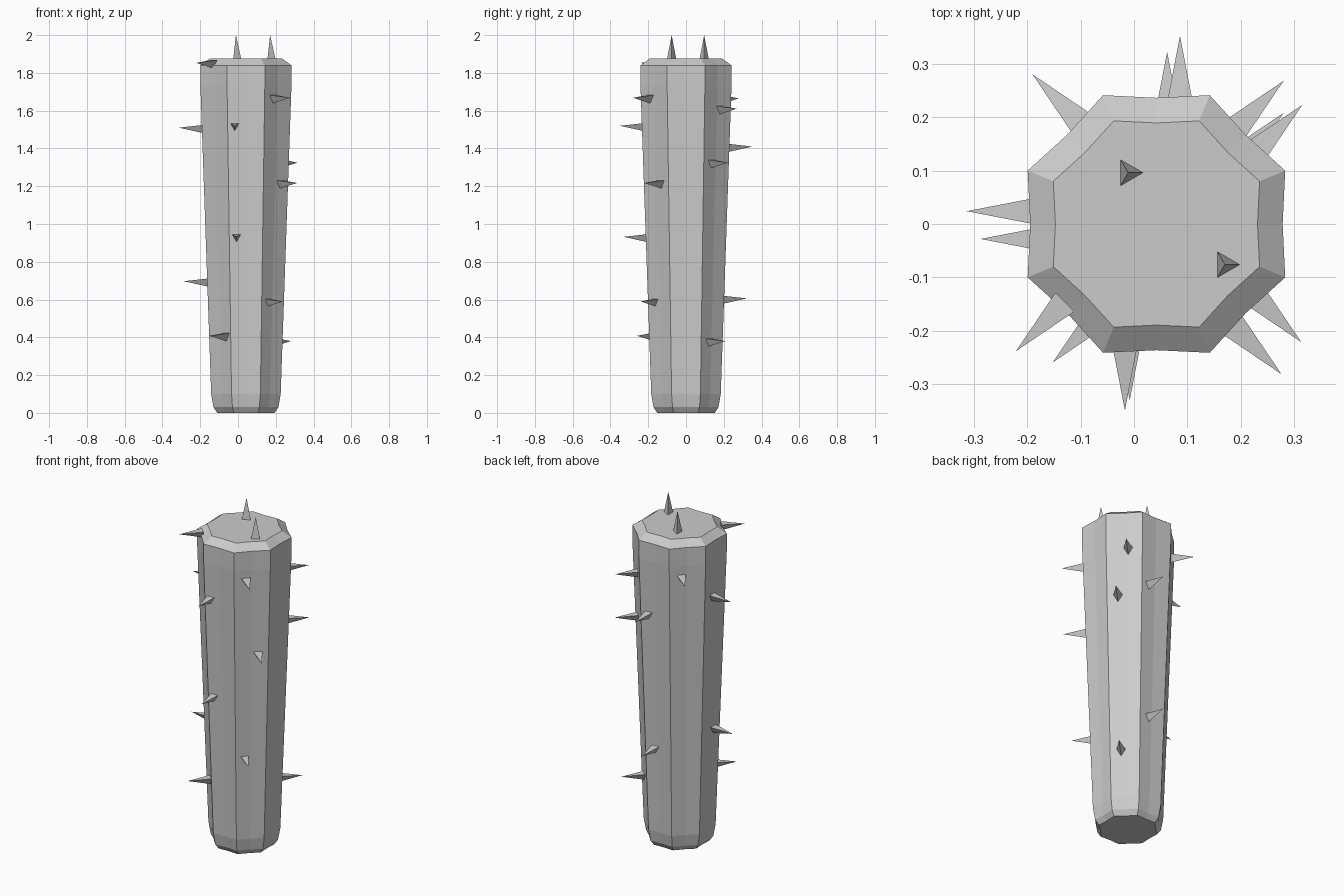
import bpy, math
from mathutils import Vector

cube = bpy.data.objects.get("Cube")
if cube:
    bpy.data.objects.remove(cube, do_unlink=True)

gray = bpy.data.materials.new("stone_gray")
gray.use_nodes = True
colour = (0.6, 0.6, 0.6, 1)
gray.diffuse_color = colour
gray.node_tree.nodes["Principled BSDF"].inputs["Base Color"].default_value = colour

AXIS_X = 0.042
UP = Vector((0, 0, 1))


def add_object(name, verts, faces):
    mesh = bpy.data.meshes.new(name)
    mesh.from_pydata(verts, [], faces)
    mesh.materials.append(gray)
    obj = bpy.data.objects.new(name, mesh)
    bpy.context.collection.objects.link(obj)
    return obj


# Club body: tapered octagon whose side centres are slightly hollow
def ring(apothem, z):
    points = []
    for i in range(16):
        a = math.radians(22.5 * i)
        r = apothem * 0.98 if i % 2 == 0 else apothem / math.cos(math.pi / 8)
        points.append((AXIS_X + r * math.cos(a), r * math.sin(a), z))
    return points


profile = [(0.152, 0), (0.172, 0.03), (0.184, 0.1),
           (0.241, 1.73), (0.241, 1.84), (0.193, 1.875)]
verts = [p for apothem, z in profile for p in ring(apothem, z)]
faces = [(k * 16 + i, k * 16 + (i + 1) % 16,
          (k + 1) * 16 + (i + 1) % 16, (k + 1) * 16 + i)
         for k in range(len(profile) - 1) for i in range(16)]
faces.append(tuple(reversed(range(16))))
faces.append(tuple(range(len(verts) - 16, len(verts))))
add_object("club_body", verts, faces)


# Three-sided spike, defined by its tip and pointing direction
def spike(name, tip, direction, roll_axis, length=0.13, radius=0.029):
    tip = Vector(tip)
    base = tip - direction * length
    side = roll_axis.cross(direction)
    points = [base + radius * (math.cos(a) * side + math.sin(a) * roll_axis)
              for a in (math.radians(d) for d in (-90, 30, 150))]
    add_object(name, points + [tip], [(2, 1, 0), (0, 1, 3), (1, 2, 3), (2, 0, 3)])


# Side spikes grouped by the face they stand on (angle: tips)
side_spikes = {
    0o0 + 45: [(0.28, 0.268, 1.61), (0.315, 0.223, 1.325), (0.28, 0.208, 0.38)],
    90: [(0.086, 0.352, 1.41), (0.062, 0.322, 0.606)],
    135: [(-0.19, 0.28, 1.665)],
    180: [(-0.313, 0.024, 1.51), (-0.287, -0.028, 0.697)],
    225: [(-0.221, -0.238, 1.853), (-0.152, -0.259, 0.408)],
    270: [(-0.017, -0.349, 1.52), (-0.008, -0.33, 0.932)],
    315: [(0.276, -0.281, 1.668), (0.313, -0.221, 1.217), (0.238, -0.242, 0.59)],
}
for angle, tips in side_spikes.items():
    a = math.radians(angle)
    for n, tip in enumerate(tips, 1):
        spike(f"side_spike_{angle}_{n}", tip, Vector((math.cos(a), math.sin(a), 0)), UP)

# Spikes on the flat end
for n, (x, y) in enumerate([(-0.011, 0.096), (0.17, -0.076)], 1):
    spike(f"top_spike_{n}", (x, y, 2), UP, Vector((-1, 0, 0)))
